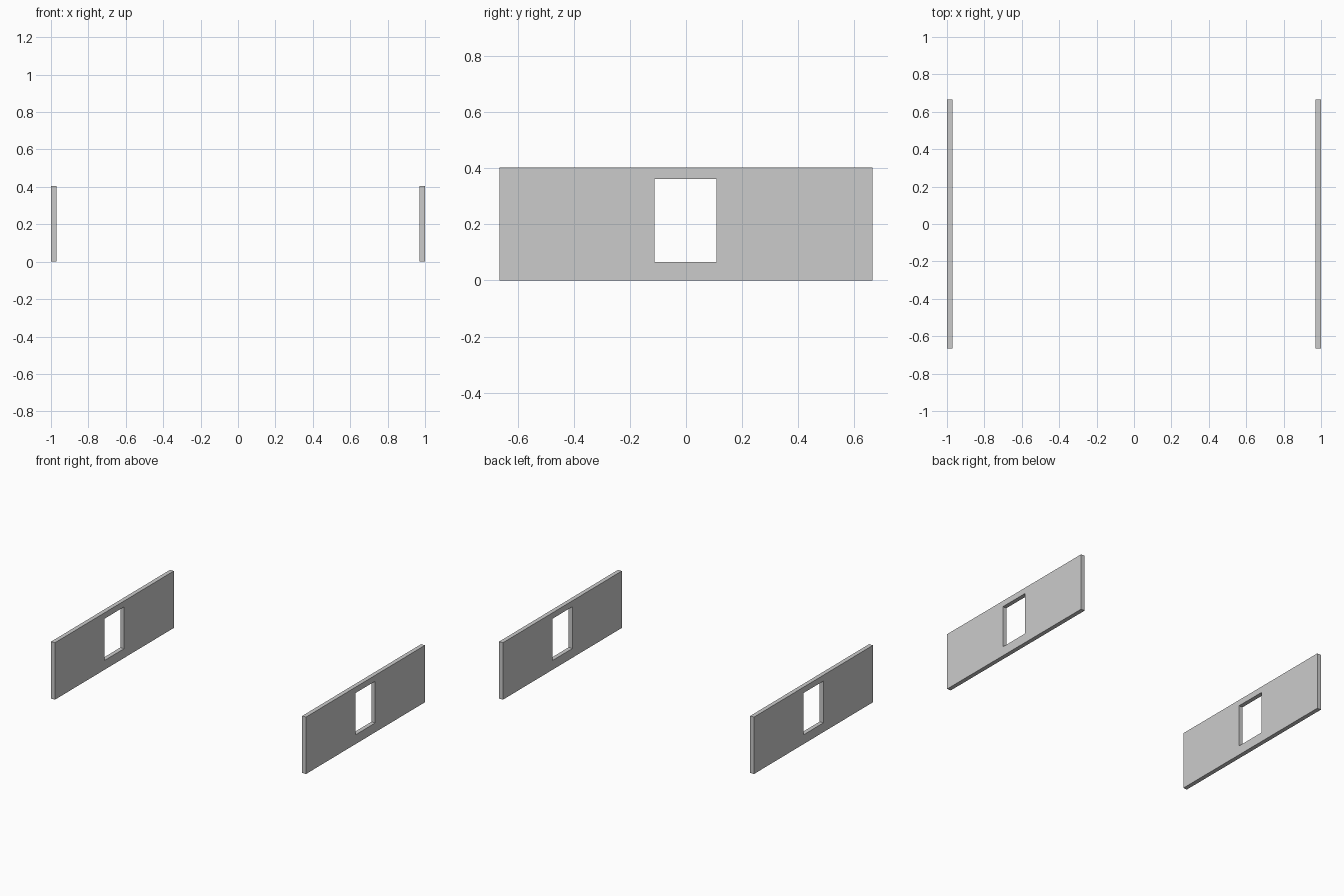
import bpy, bmesh

if "Cube" in bpy.data.objects:
    bpy.data.objects.remove(bpy.data.objects["Cube"])

HALF_LEN, HEIGHT, THICK = 0.666, 0.404, 0.03
OPENING = (-0.112, 0.109, 0.066, 0.362)  # y min, y max, z min, z max


def rect(bm, x, y0, y1, z0, z1):
    return [bm.verts.new((x, y, z)) for y, z in ((y0, z0), (y1, z0), (y1, z1), (y0, z1))]


def wall_panel(name, x_in, x_out):
    """Upright panel with a rectangular window opening through it."""
    bm = bmesh.new()
    # four closed loops around the section: outer edge and opening, on each face
    loops = [rect(bm, x_in, -HALF_LEN, HALF_LEN, 0, HEIGHT),
             rect(bm, x_out, -HALF_LEN, HALF_LEN, 0, HEIGHT),
             rect(bm, x_out, *OPENING),
             rect(bm, x_in, *OPENING)]
    for k in range(4):
        a, b = loops[k], loops[(k + 1) % 4]
        for i in range(4):
            j = (i + 1) % 4
            bm.faces.new((a[i], a[j], b[j], b[i]))
    bmesh.ops.recalc_face_normals(bm, faces=bm.faces)
    mesh = bpy.data.meshes.new(name)
    bm.to_mesh(mesh)
    bm.free()
    obj = bpy.data.objects.new(name, mesh)
    bpy.context.collection.objects.link(obj)
    return obj


# Matching side walls at each end
for side, s in (("left", -1), ("right", 1)):
    wall_panel(side + "_wall_panel", s * (1 - THICK), s)
